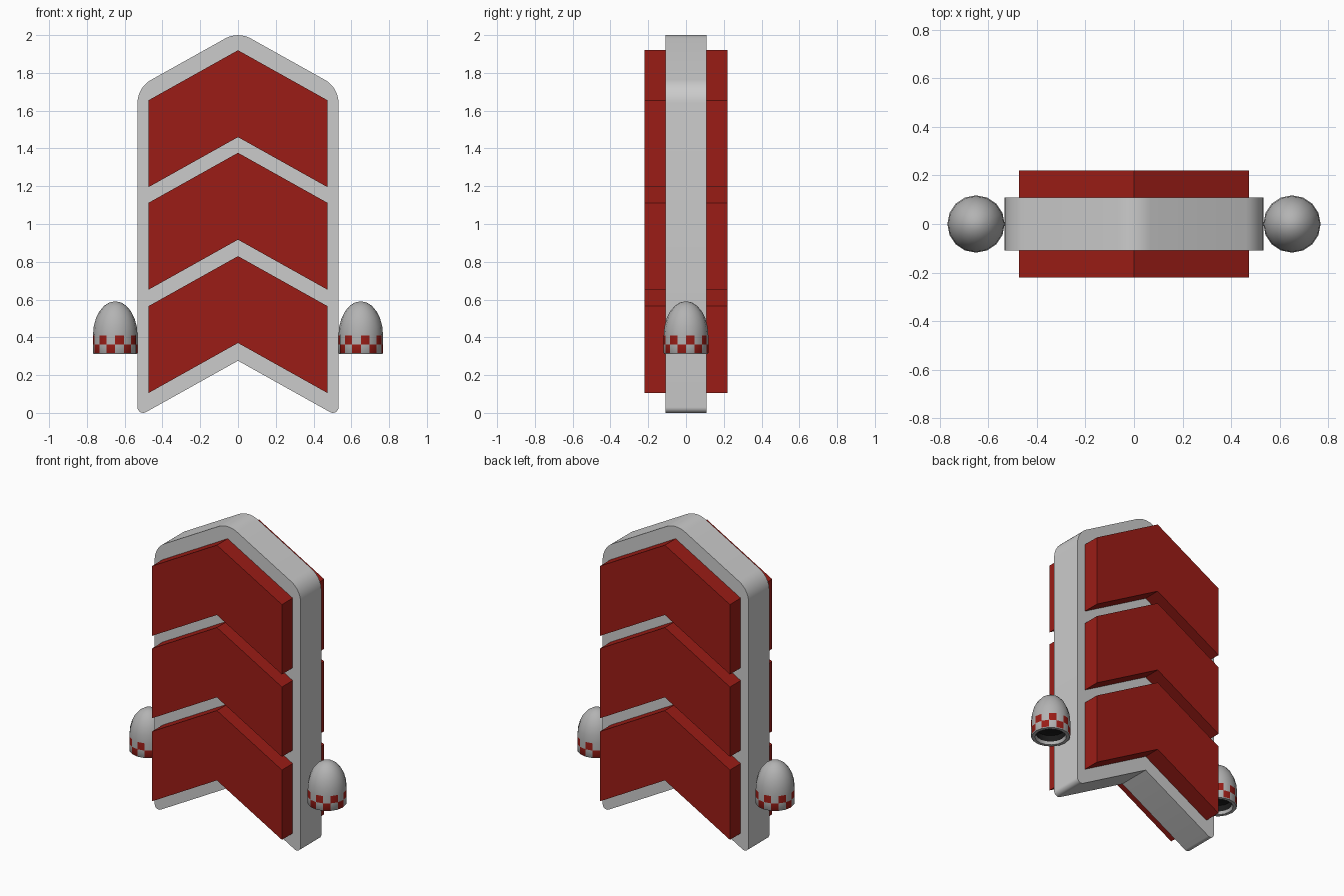
import bpy, bmesh
from math import sin, cos, pi, radians, tan
from mathutils import Vector

if "Cube" in bpy.data.objects:
    bpy.data.objects.remove(bpy.data.objects["Cube"])


def material(name, color):
    m = bpy.data.materials.new(name)
    m.diffuse_color = color
    m.use_nodes = True
    m.node_tree.nodes["Principled BSDF"].inputs["Base Color"].default_value = m.diffuse_color
    return m


RED = material("red", (0.33, 0.012, 0.008, 1))
GREY = material("grey", (0.45, 0.45, 0.45, 1))
BLACK = material("black", (0.01, 0.01, 0.01, 1))


def finish(bm, name, mats=(), smooth=None):
    bmesh.ops.recalc_face_normals(bm, faces=bm.faces[:])
    mesh = bpy.data.meshes.new(name)
    bm.to_mesh(mesh)
    bm.free()
    for m in mats:
        mesh.materials.append(m)
    ob = bpy.data.objects.new(name, mesh)
    bpy.context.collection.objects.link(ob)
    if smooth:
        bpy.ops.object.select_all(action='DESELECT')
        ob.select_set(True)
        bpy.context.view_layer.objects.active = ob
        bpy.ops.object.shade_smooth_by_angle(angle=radians(smooth))
    return ob


def slab(name, outline, depth, mats=(), smooth=None):
    """Extrude an XZ outline symmetrically along y."""
    bm = bmesh.new()
    face = bm.faces.new([bm.verts.new((x, -depth, z)) for x, z in outline])
    ext = bmesh.ops.extrude_face_region(bm, geom=[face])
    verts = [v for v in ext["geom"] if isinstance(v, bmesh.types.BMVert)]
    bmesh.ops.translate(bm, verts=verts, vec=(0, 2 * depth, 0))
    return finish(bm, name, mats, smooth)


def rounded(corners, steps=8):
    """Replace each (x, z, radius) corner with an arc."""
    out = []
    for i, (x, z, r) in enumerate(corners):
        p = Vector((x, z))
        if r == 0:
            out.append(p)
            continue
        a = (Vector(corners[i - 1][:2]) - p).normalized()
        b = (Vector(corners[(i + 1) % len(corners)][:2]) - p).normalized()
        half = a.angle(b) / 2
        t = r / tan(half)
        centre = p + (a + b).normalized() * (r / sin(half))
        u, v = p + a * t - centre, p + b * t - centre
        sweep = pi - 2 * half
        for k in range(steps + 1):
            s = k / steps
            out.append(centre + (u * sin((1 - s) * sweep) + v * sin(s * sweep)) / sin(sweep))
    return out


# Grey arrow-shaped core
slab("body", rounded([(0, 2.02, 0.14), (0.532, 1.723, 0.14), (0.532, -0.021, 0.03),
                      (0, 0.276, 0), (-0.532, -0.021, 0.03), (-0.532, 1.723, 0.14)]),
     0.108, smooth=30)

# Three red chevrons passing through the core
W, DROP, H = 0.474, 0.265, 0.46
for n, top in enumerate((0.83, 1.377, 1.92)):
    slab(f"chevron_{n + 1}",
         [(0, top), (W, top - DROP), (W, top - DROP - H), (0, top - H),
          (-W, top - DROP - H), (-W, top - DROP)], 0.22, [RED])

# Side pods: hollow dome with two checkered rows around the base
SEGS, R = 16, 0.118
DOME = [(R * cos(a), 0.41 + 0.181 * sin(a)) for a in (k * pi / 12 for k in range(5, 0, -1))]
PROFILE = DOME + [(R, 0.41), (R, 0.362), (R, 0.316), (0.114, 0.311),
                  (0.094, 0.311), (0.088, 0.33), (0.088, 0.37)]


def pod(name, x):
    bm = bmesh.new()
    rings = [[bm.verts.new((x + r * cos(2 * pi * i / SEGS), r * sin(2 * pi * i / SEGS), z))
              for i in range(SEGS)] for r, z in PROFILE]
    tip = bm.verts.new((x, 0, 0.591))
    inner = bm.verts.new((x, 0, 0.39))
    d = len(DOME)
    for i in range(SEGS):
        j = (i + 1) % SEGS
        bm.faces.new((tip, rings[0][i], rings[0][j]))
        for k in range(len(rings) - 1):
            f = bm.faces.new((rings[k][i], rings[k + 1][i], rings[k + 1][j], rings[k][j]))
            if k in (d, d + 1) and (i + k - d) % 2 == 0:
                f.material_index = 1
            elif k == len(rings) - 2:
                f.material_index = 2
        bm.faces.new((inner, rings[-1][i], rings[-1][j])).material_index = 2
    finish(bm, name, [GREY, RED, BLACK], 40)


pod("left_pod", -0.65)
pod("right_pod", 0.65)
